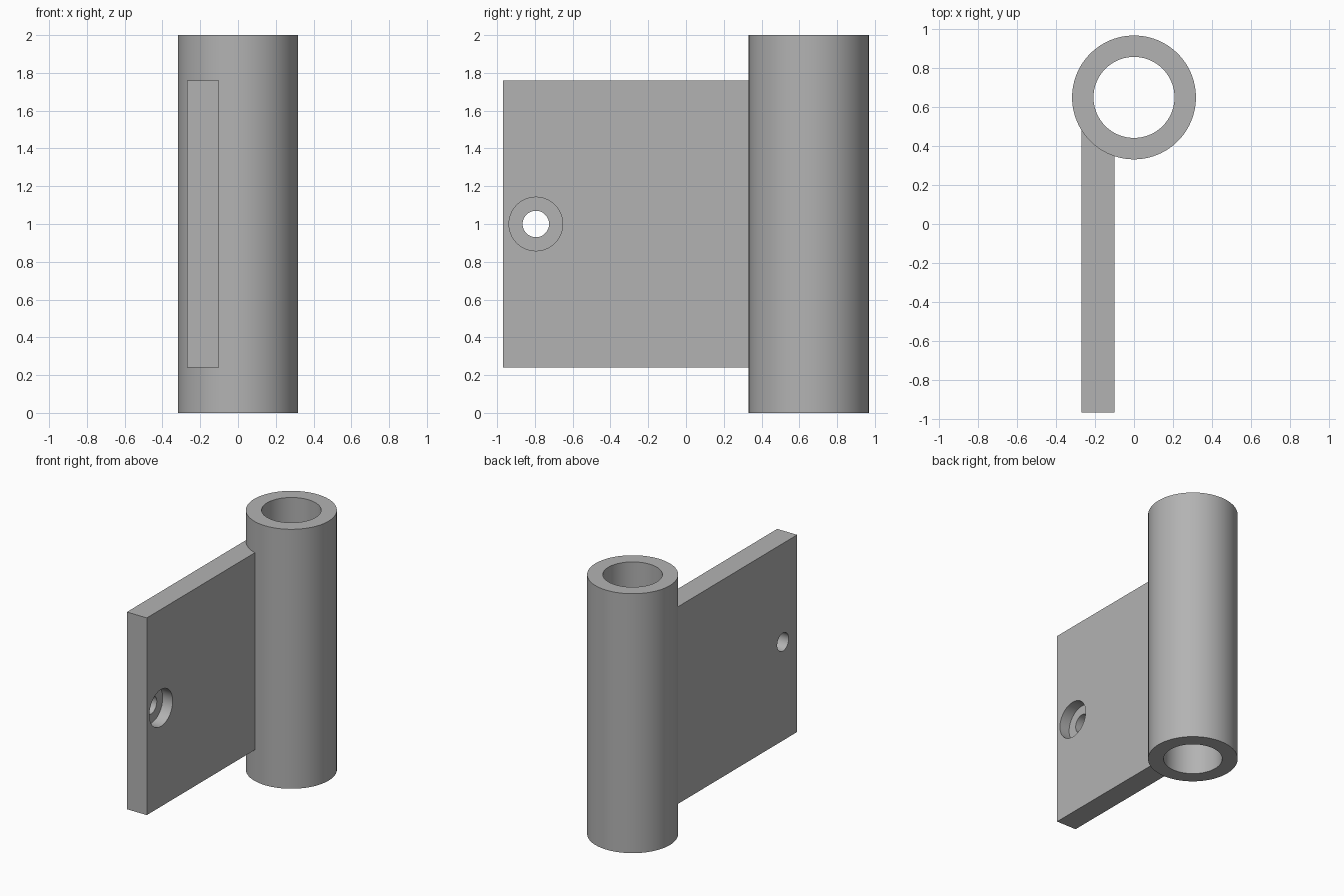
import bpy
import math

default = bpy.data.objects.get("Cube")
if default:
    bpy.data.objects.remove(default, do_unlink=True)

# Single plain grey metal
GREY = (0.45, 0.45, 0.45, 1.0)
metal = bpy.data.materials.new("grey_metal")
metal.use_nodes = True
metal.diffuse_color = GREY
metal.node_tree.nodes["Principled BSDF"].inputs["Base Color"].default_value = GREY

BARREL_Y, BARREL_R, BORE_R = 0.65, 0.318, 0.208
PLATE_X0, PLATE_X1 = -0.27, -0.10
HOLE_Y, HOLE_Z = -0.795, 1.0


def cylinder(name, radius, depth, location, along_x=False, sides=96):
    rotation = (0, math.pi / 2, 0) if along_x else (0, 0, 0)
    bpy.ops.mesh.primitive_cylinder_add(vertices=sides, radius=radius, depth=depth,
                                        location=location, rotation=rotation)
    obj = bpy.context.object
    obj.name = name
    obj.data.materials.append(metal)
    return obj


def box(name, low, high):
    bpy.ops.mesh.primitive_cube_add(size=1, location=[(a + b) / 2 for a, b in zip(low, high)])
    obj = bpy.context.object
    obj.name = name
    obj.scale = [b - a for a, b in zip(low, high)]
    bpy.ops.object.transform_apply(location=False, rotation=False, scale=True)
    obj.data.materials.append(metal)
    return obj


def combine(target, tool, operation):
    """Apply a boolean to the target and discard the tool."""
    tool.hide_render = True
    mod = target.modifiers.new(operation.lower(), 'BOOLEAN')
    mod.operation, mod.solver, mod.object = operation, 'EXACT', tool
    bpy.ops.object.select_all(action='DESELECT')
    bpy.context.view_layer.objects.active = target
    target.select_set(True)
    bpy.ops.object.modifier_apply(modifier=mod.name)
    bpy.data.objects.remove(tool, do_unlink=True)


# Barrel with the flat leaf welded to it
hinge = cylinder("hinge_barrel_and_leaf", BARREL_R, 2, (0, BARREL_Y, 1))
leaf = box("leaf", (PLATE_X0, -0.968, 0.24), (PLATE_X1, 0.5, 1.76))
combine(hinge, leaf, 'UNION')

# Pin bore through the barrel
combine(hinge, cylinder("pin_bore", BORE_R, 3, (0, BARREL_Y, 1)), 'DIFFERENCE')

# Screw hole, with a flat-bottomed recess on the left face
middle = (PLATE_X0 + PLATE_X1) / 2
combine(hinge, cylinder("screw_hole", 0.07, 0.6, (middle, HOLE_Y, HOLE_Z), True, 64), 'DIFFERENCE')
combine(hinge, cylinder("screw_recess", 0.142, 0.2, (middle + 0.1, HOLE_Y, HOLE_Z), True, 64),
        'DIFFERENCE')

bpy.ops.object.shade_smooth_by_angle(angle=math.radians(30))
